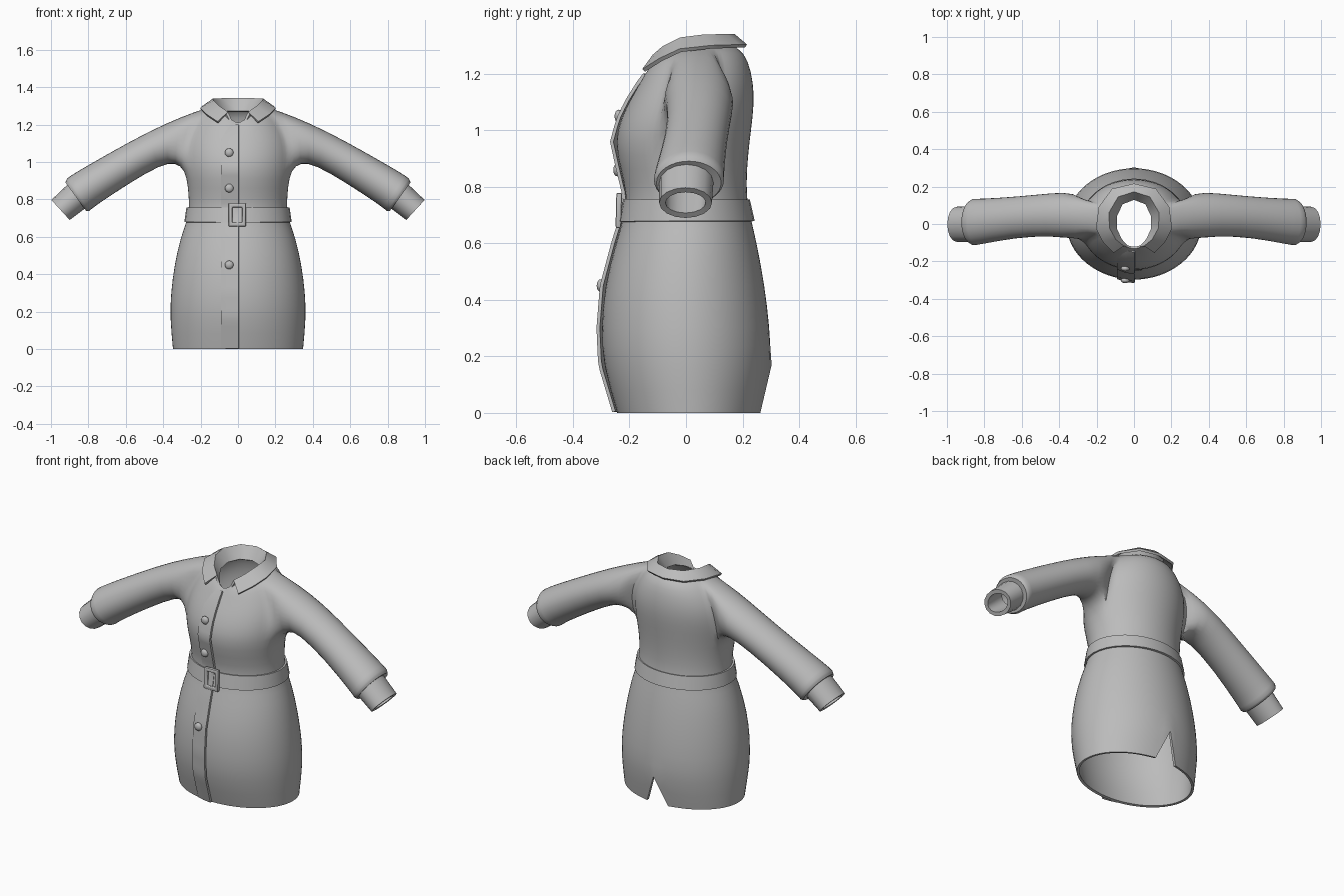
import bpy, bmesh, math
from mathutils import Vector

if "Cube" in bpy.data.objects:
    bpy.data.objects.remove(bpy.data.objects["Cube"])

cloth = bpy.data.materials.new("grey_cloth")
cloth.diffuse_color = (0.5, 0.5, 0.5, 1)
cloth.use_nodes = True
cloth.node_tree.nodes["Principled BSDF"].inputs["Base Color"].default_value = cloth.diffuse_color
N = 32  # columns around the body


def finish(name, bm, thick=0, subsurf=0, mirror=False, bevel=0, offset=-1):
    me = bpy.data.meshes.new(name)
    bm.to_mesh(me)
    bm.free()
    ob = bpy.data.objects.new(name, me)
    bpy.context.collection.objects.link(ob)
    me.materials.append(cloth)
    if mirror:
        ob.modifiers.new("mirror", 'MIRROR').use_clip = True
    if subsurf:
        ob.modifiers.new("smooth", 'SUBSURF').levels = subsurf
    if thick:
        m = ob.modifiers.new("thickness", 'SOLIDIFY')
        m.thickness, m.offset = thick, offset
    if bevel:
        m = ob.modifiers.new("bevel", 'BEVEL')
        m.width, m.segments = bevel, 2
    bpy.ops.object.select_all(action='DESELECT')
    ob.select_set(True)
    bpy.context.view_layer.objects.active = ob
    bpy.ops.object.convert(target='MESH')
    bpy.ops.object.shade_smooth_by_angle(angle=math.radians(38))
    return ob


def bridge(bm, a, b, closed=True):
    n = len(a)
    for i in range(n if closed else n - 1):
        j = (i + 1) % n
        bm.faces.new((a[i], a[j], b[j], b[i]))


def ring_point(row, col):
    """Point on a body ring; col 0 is front centre, N/4 is the +x side."""
    zf, zb, hw, yf, yb, bump = row
    t = 2 * math.pi * col / N
    s = max(0, (1 - math.cos(t)) / 2)
    z = zf + (zb - zf) * s ** 0.4 + bump * math.sin(t) ** 2
    return Vector((hw * math.sin(t), (yf + yb) / 2 - (yb - yf) / 2 * math.cos(t), z))


# Body rings: front z, back z, half width, front y, back y, shoulder lift
ROWS = [
    (0, 0, .350, -.245, .268, 0), (.17, .17, .366, -.296, .303, 0),
    (.30, .30, .361, -.302, .298, 0), (.45, .45, .342, -.290, .280, 0),
    (.60, .60, .308, -.250, .252, 0), (.69, .69, .272, -.222, .230, 0),
    (.76, .76, .262, -.208, .215, 0), (.86, .86, .267, -.232, .216, 0),
    (.96, .96, .285, -.254, .226, 0), (1.04, 1.05, .290, -.232, .238, 0),
    (1.10, 1.13, .280, -.203, .243, 0), (1.15, 1.21, .250, -.172, .232, 0),
    (1.185, 1.275, .190, -.150, .208, .03), (1.205, 1.30, .120, -.132, .165, .012)]
A, H, C = 8, 4, N // 4  # lowest row, height and middle column of the armhole


def sleeve_ring(bm, top, bottom, y0, y1, sx=1):
    mid = Vector(((top[0] + bottom[0]) / 2, (y0 + y1) / 2, (top[1] + bottom[1]) / 2))
    up = Vector((top[0] - bottom[0], 0, top[1] - bottom[1])) / 2
    ring = []
    for i in range(16):
        t = math.pi * i / 8
        p = mid + up * math.cos(t) + Vector((0, (y1 - y0) / 2 * math.sin(t), 0))
        ring.append(bm.verts.new((p.x * sx, p.y, p.z)))
    return ring


# Coat body with sleeves: one half, mirrored
bm = bmesh.new()
vcrease = bm.verts.layers.float.new("crease_vert")
ecrease = bm.edges.layers.float.new("crease_edge")
g = [[bm.verts.new(ring_point(r, c)) for c in range(N // 2 + 1)] for r in ROWS]
for row in g:
    row[0].co.x = row[-1].co.x = 0
for r in range(len(ROWS) - 1):
    for c in range(N // 2):
        if A <= r < A + H and C - 2 <= c < C + 2:
            continue  # armhole
        q = [g[r][c], g[r][c + 1], g[r + 1][c + 1], g[r + 1][c]]
        if r == 0 and c == N // 2 - 1:
            q.pop(1)  # back vent
        bm.faces.new(q)
for v in (g[0][N // 2 - 1], g[1][N // 2]):
    v[vcrease] = 1
T = A + H
hole = ([g[T][C], g[T][C + 1]] + [g[r][C + 2] for r in range(T, A, -1)]
        + [g[A][c] for c in range(C + 2, C - 2, -1)]
        + [g[r][C - 2] for r in range(A, T)] + [g[T][C - 2], g[T][C - 1]])
prev = hole
SLEEVE = [((.30, 1.245), (.335, .995), -.085, .175), ((.47, 1.17), (.41, .985), -.065, .168),
          ((.68, 1.055), (.58, .885), -.075, .148), ((.88, .94), (.765, .762), -.112, .137),
          ((.915, .915), (.795, .735), -.117, .138), ((.925, .893), (.81, .735), -.108, .128),
          ((.90, .868), (.83, .765), -.075, .085)]
for i, spec in enumerate(SLEEVE):
    ring = sleeve_ring(bm, *spec)
    bridge(bm, prev, ring)
    if i in (4, 5):
        for k in range(16):
            bm.edges.get((ring[k], ring[k - 1]))[ecrease] = 0.9
    prev = ring
bmesh.ops.delete(bm, geom=[v for v in bm.verts if not v.link_faces], context='VERTS')
bmesh.ops.recalc_face_normals(bm, faces=bm.faces)
bm.normal_update()
side = max((f for f in bm.faces if f.calc_center_median().z < .5),
           key=lambda f: f.calc_center_median().x)
if side.normal.x < 0:
    bmesh.ops.reverse_faces(bm, faces=bm.faces)
finish("coat_body", bm, thick=.014, subsurf=1, mirror=True)

# Inner cuffs
for sx, label in ((1, "left"), (-1, "right")):
    bm = bmesh.new()
    a = sleeve_ring(bm, (.90, .89), (.80, .765), -.095, .098, sx)
    b = sleeve_ring(bm, (.998, .797), (.90, .69), -.095, .092, sx)
    bridge(bm, a, b)
    bmesh.ops.recalc_face_normals(bm, faces=bm.faces)
    finish(label + "_cuff", bm, thick=.022)

# Belt
bm = bmesh.new()
rings = [[bm.verts.new(ring_point(r, c)) for c in range(N)] for r in (
    (.677, .68, .287, -.237, .243, 0), (.757, .755, .276, -.222, .226, 0))]
bridge(bm, *rings)
bmesh.ops.recalc_face_normals(bm, faces=bm.faces)
finish("belt", bm, thick=.024)

# Buckle: rectangular frame
bm = bmesh.new()
frame = [[bm.verts.new((-.004 + sx * w, -.238 - .05 * (.717 - .717 - sz * h) * .5, .717 + sz * h))
          for sx, sz in ((-1, -1), (1, -1), (1, 1), (-1, 1))] for w, h in ((.047, .062), (.026, .041))]
bridge(bm, *frame)
finish("buckle", bm, thick=.02, bevel=.006, offset=0)


def front_y(x, z):
    """Front surface of the body at a given x and height."""
    for lo, hi in zip(ROWS, ROWS[1:]):
        if z <= hi[0]:
            break
    k = (z - lo[0]) / (hi[0] - lo[0])
    hw, yf, yb = (lo[i] + (hi[i] - lo[i]) * k for i in (2, 3, 4))
    return (yf + yb) / 2 - (yb - yf) / 2 * math.sqrt(1 - (x / hw) ** 2)


# Overlapping front flap, raised at its free edge
bm = bmesh.new()
cols = []
for x, lift in ((-.09, -.004), (-.045, .004), (.004, .009)):
    cols.append([bm.verts.new((x, front_y(x, z) - lift, z))
                 for z in [.004 + 1.194 * i / 40 for i in range(41)]])
for a, b in zip(cols, cols[1:]):
    bridge(bm, a, b, closed=False)
bmesh.ops.recalc_face_normals(bm, faces=bm.faces)
finish("front_flap", bm, thick=.012, offset=0)

# Buttons
for i, z in enumerate((1.05, .86, .45)):
    bm = bmesh.new()
    bmesh.ops.create_uvsphere(bm, u_segments=16, v_segments=8, radius=.023)
    for v in bm.verts:
        v.co = Vector((v.co.x - .047, v.co.y * .65 + front_y(-.047, z) - .014, v.co.z + z))
    finish(f"button_{i + 1}", bm)

# Folded collar, half strip mirrored: neck edge, fold, outer edge
COLLAR = [((0, .135, 1.27), (0, .172, 1.334), (0, .212, 1.298)),
          ((.065, .11, 1.27), (.085, .145, 1.334), (.115, .185, 1.298)),
          ((.098, .04, 1.27), (.135, .06, 1.332), (.185, .09, 1.295)),
          ((.096, -.03, 1.26), (.132, -.02, 1.322), (.200, -.02, 1.283)),
          ((.070, -.085, 1.24), (.100, -.080, 1.292), (.165, -.09, 1.25)),
          ((.035, -.125, 1.215), (.058, -.118, 1.262), (.108, -.150, 1.212))]
bm = bmesh.new()
strips = [[bm.verts.new(p) for p in s] for s in COLLAR]
for a, b in zip(strips, strips[1:]):
    bridge(bm, a, b, closed=False)
bmesh.ops.recalc_face_normals(bm, faces=bm.faces)
finish("collar", bm, thick=.014, mirror=True, offset=0)
